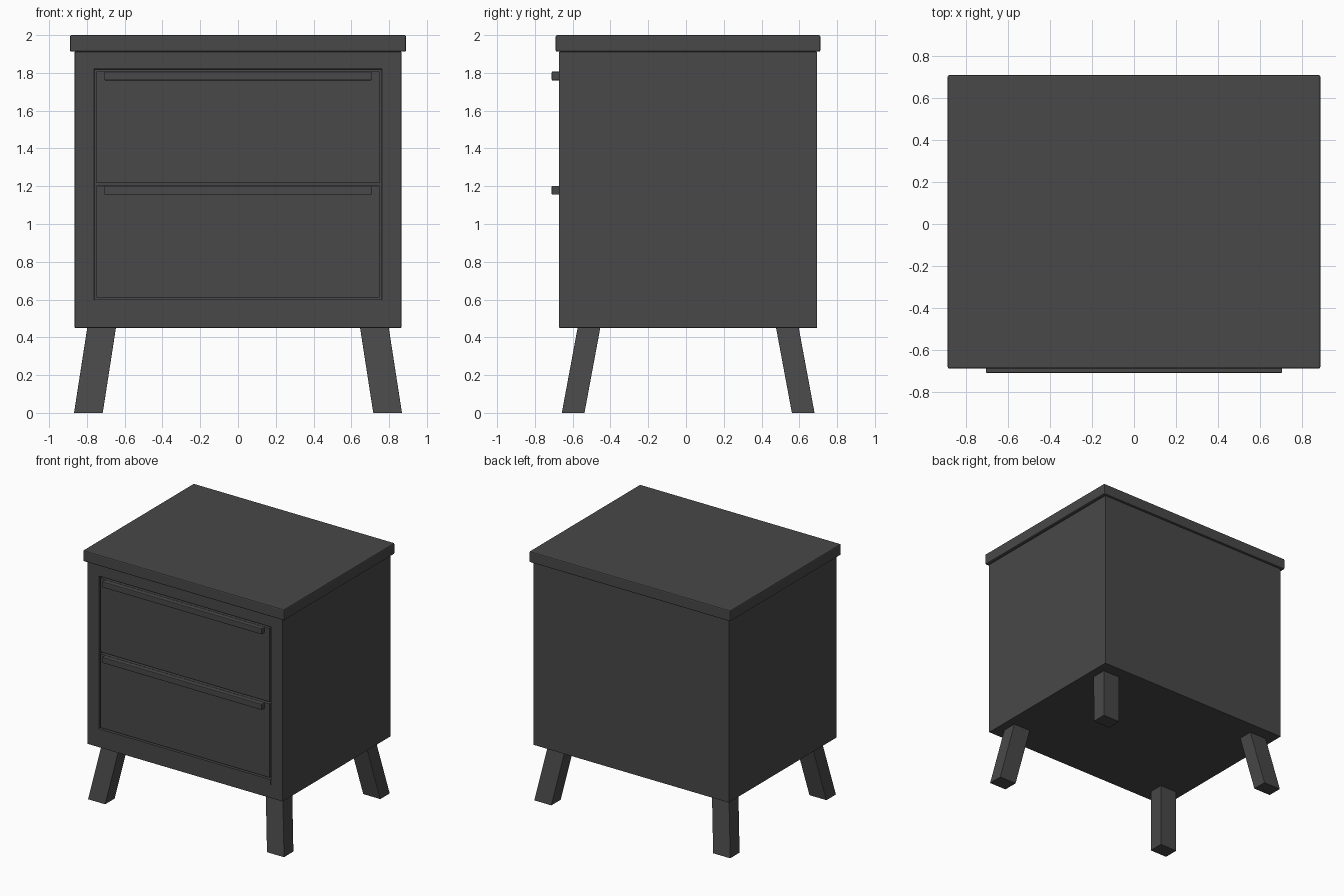
import bpy, bmesh
from mathutils import Vector

if "Cube" in bpy.data.objects:
    bpy.data.objects.remove(bpy.data.objects["Cube"])

mat = bpy.data.materials.new("dark_grey")
mat.diffuse_color = (0.065, 0.065, 0.065, 1)
mat.use_nodes = True
mat.node_tree.nodes["Principled BSDF"].inputs["Base Color"].default_value = mat.diffuse_color


def finish(name, bm, bevel=0.0):
    bmesh.ops.recalc_face_normals(bm, faces=bm.faces)
    me = bpy.data.meshes.new(name)
    bm.to_mesh(me)
    bm.free()
    me.materials.append(mat)
    ob = bpy.data.objects.new(name, me)
    bpy.context.collection.objects.link(ob)
    if bevel:
        mod = ob.modifiers.new("soft_edges", "BEVEL")
        mod.width, mod.segments = bevel, 2
        mod.limit_method = "ANGLE"
    return ob


def box_bm(x, y, z):
    """Box spanning the (min, max) pairs x, y, z."""
    bm = bmesh.new()
    bmesh.ops.create_cube(bm, size=1)
    for v in bm.verts:
        v.co = [r[0] if c < 0 else r[1] for c, r in zip(v.co, (x, y, z))]
    return bm


FRONT, BACK, MID = -0.672, 0.694, 0.0115

# Cabinet body: box with the drawer opening sunk into its front
bm = box_bm((-0.865, 0.865), (FRONT, BACK), (0.45, 1.912))
front = min(bm.faces, key=lambda f: f.calc_center_median().y)
bmesh.ops.inset_individual(bm, faces=[front], thickness=0.1)
for v in front.verts:
    v.co.x = 0.761 if v.co.x > 0 else -0.761
    v.co.z = 1.82 if v.co.z > 1.2 else 0.599
sunk = bmesh.ops.extrude_discrete_faces(bm, faces=[front])["faces"][0]
for v in sunk.verts:
    v.co.y += 0.1
finish("cabinet_body", bm, 0.003)

# Overhanging top
finish("top_panel", box_bm((-0.89, 0.89), (-0.69, 0.711), (1.912, 2.0)), 0.008)

# Rail under the drawers, just proud of the body
finish("bottom_rail", box_bm((-0.761, 0.761), (FRONT - 0.001, FRONT + 0.02), (0.556, 0.599)))

# Drawer fronts with full-width bar handles along their top edges
for name, z0, z1 in (("lower", 0.611, 1.203), ("upper", 1.217, 1.808)):
    finish(name + "_drawer_front", box_bm((-0.749, 0.749), (FRONT, FRONT + 0.099), (z0, z1)), 0.002)
    finish(name + "_handle", box_bm((-0.707, 0.707), (-0.711, FRONT + 0.002), (z1 - 0.048, z1 - 0.001)), 0.005)

# Splayed legs: cross-section sheared outward towards the floor
for side, sx in (("left", -1), ("right", 1)):
    for end, sy in (("front", -1), ("back", 1)):
        bm = box_bm((0.646, 0.798), (0.465, 0.585), (0, 0.452))
        for v in bm.verts:
            if v.co.z < 0.1:
                v.co += Vector((0.07, 0.084, 0))
            v.co.x *= sx
            v.co.y = MID + v.co.y * sy
        finish(f"{end}_{side}_leg", bm, 0.002)
